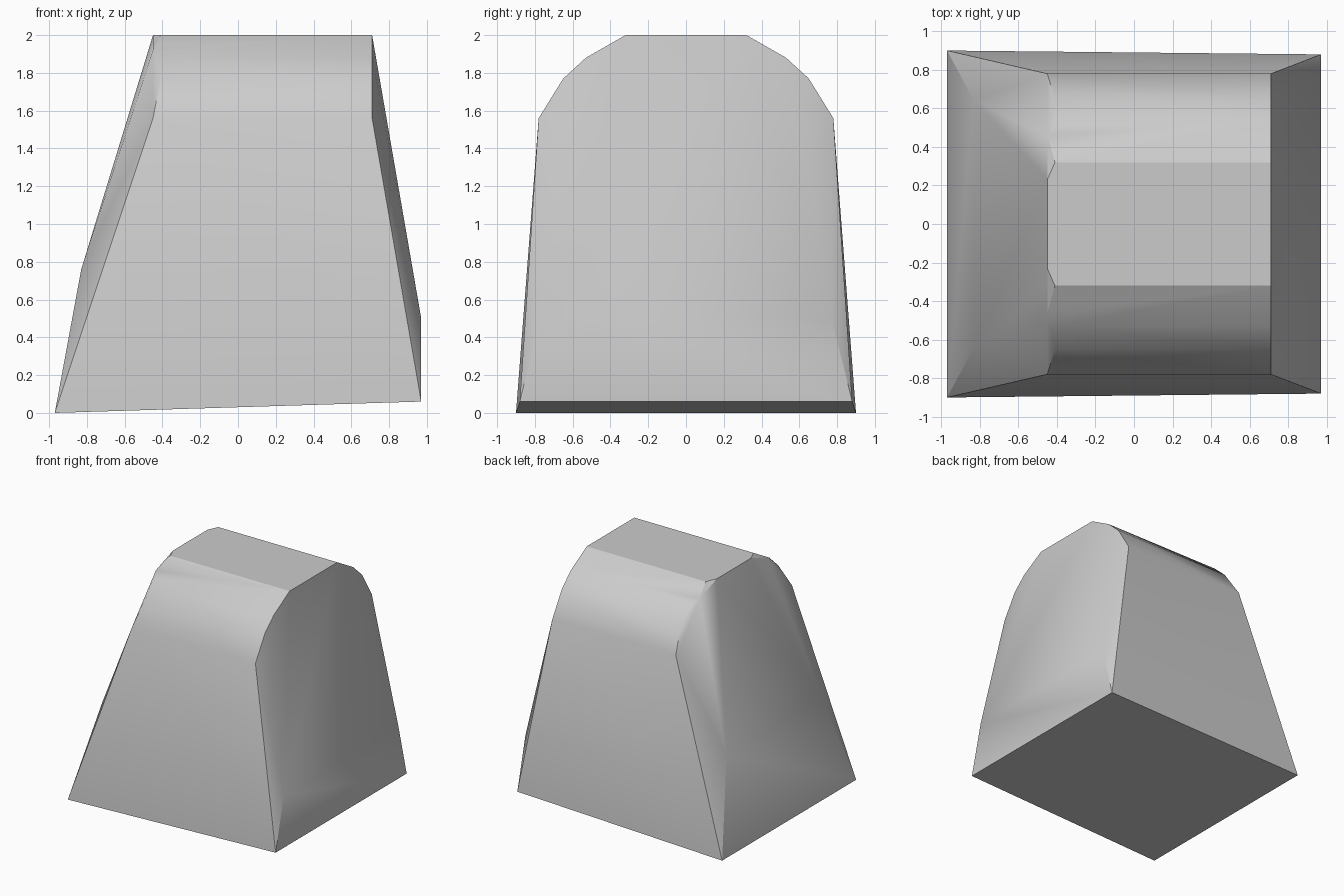
import bpy
import bmesh
import math

cube = bpy.data.objects.get("Cube")
if cube:
    bpy.data.objects.remove(cube, do_unlink=True)

# One flat grey for the whole block
grey = bpy.data.materials.new("plain_grey")
grey.use_nodes = True
colour = (0.6, 0.6, 0.6, 1)
grey.diffuse_color = colour
grey.node_tree.nodes["Principled BSDF"].inputs["Base Color"].default_value = colour

# Rounded crown profile: half width, height, x of the left end
crown = [(0.78, 1.56, -0.45), (0.65, 1.77, -0.41), (0.53, 1.88, -0.41),
         (0.46, 1.92, -0.45), (0.32, 2.0, -0.41), (0.23, 2.0, -0.45)]
points = []
for side in (-1, 1):
    for y, z, left_x in crown:
        points.append((left_x, side * y, z))
        if z != 1.92:
            points.append((0.71, side * y, z))
    # Base corners, then the bulges on the two end faces
    points += [(-0.97, side * 0.90, 0), (0.97, side * 0.88, 0.06),
               (-0.83, side * 0.64, 0.76), (0.97, side * 0.77, 0.5)]

# Tapered block wrapped around those points
bm = bmesh.new()
for p in points:
    bm.verts.new(p)
hull = bmesh.ops.convex_hull(bm, input=bm.verts)
loose = [v for v in bm.verts if not v.link_faces]
bmesh.ops.delete(bm, geom=loose, context="VERTS")
bmesh.ops.dissolve_limit(bm, angle_limit=math.radians(1),
                         verts=bm.verts, edges=bm.edges)
bmesh.ops.recalc_face_normals(bm, faces=bm.faces)
mesh = bpy.data.meshes.new("tapered_block")
bm.to_mesh(mesh)
bm.free()
mesh.materials.append(grey)

block = bpy.data.objects.new("tapered_block", mesh)
bpy.context.collection.objects.link(block)
bpy.ops.object.select_all(action="DESELECT")
block.select_set(True)
bpy.context.view_layer.objects.active = block
bpy.ops.object.shade_smooth_by_angle(angle=math.radians(29))
